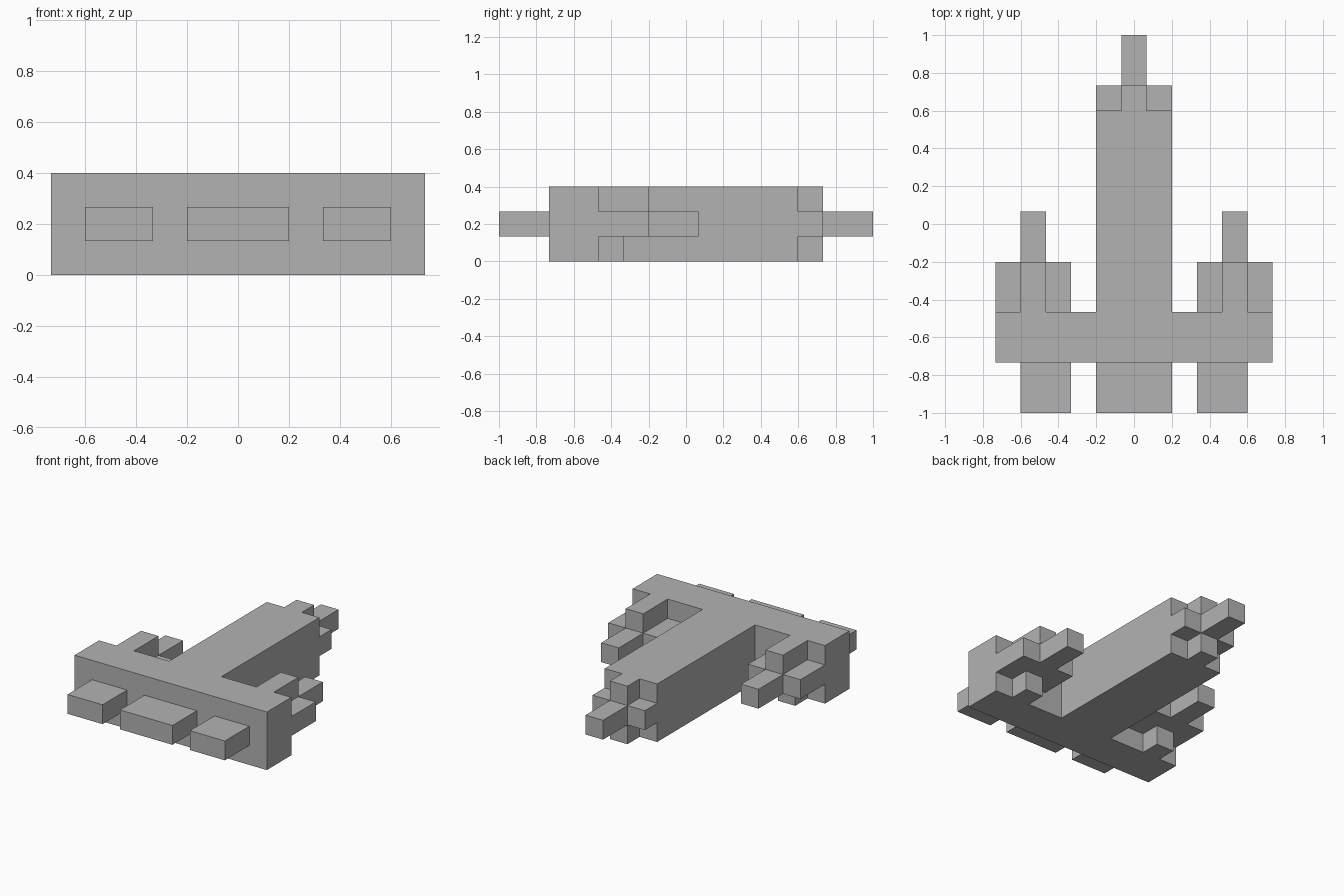
import bpy
import bmesh
from mathutils import Matrix, Vector

default_cube = bpy.data.objects.get("Cube")
if default_cube:
    bpy.data.objects.remove(default_cube, do_unlink=True)

# The design sits on a cubic lattice, fifteen cells long
CELL = 2 / 15

hull_grey = bpy.data.materials.new("hull_grey")
hull_grey.use_nodes = True
colour = (0.45, 0.45, 0.45, 1)
hull_grey.diffuse_color = colour
hull_grey.node_tree.nodes["Principled BSDF"].inputs["Base Color"].default_value = colour


def block(name, x, y, z):
    """Box spanning the given (low, high) lattice ranges; y counts from the front."""
    low = Vector((x[0], y[0] - 7.5, z[0])) * CELL
    high = Vector((x[1], y[1] - 7.5, z[1])) * CELL
    bm = bmesh.new()
    bmesh.ops.create_cube(bm, size=1, matrix=Matrix.LocRotScale(
        (low + high) / 2, None, high - low))
    mesh = bpy.data.meshes.new(name)
    bm.to_mesh(mesh)
    bm.free()
    mesh.materials.append(hull_grey)
    obj = bpy.data.objects.new(name, mesh)
    bpy.context.collection.objects.link(obj)


def pair(name, x, y, z):
    """The same block on both sides."""
    block("left_" + name, x, y, z)
    block("right_" + name, (-x[1], -x[0]), y, z)


FULL, LOWER, MIDDLE, UPPER = (0, 3), (0, 1), (1, 2), (2, 3)

# Fuselage and crossbar
block("crossbar", (-5.5, 5.5), (2, 4), FULL)
block("fuselage", (-1.5, 1.5), (4, 12), FULL)

# Cross-shaped end of the fuselage with its long tip
block("fuselage_end_spine", (-0.5, 0.5), (12, 13), FULL)
pair("fuselage_end_cheek", (0.5, 1.5), (12, 13), MIDDLE)
block("fuselage_tip", (-0.5, 0.5), (13, 15), MIDDLE)

# Thrusters
block("middle_thruster", (-1.5, 1.5), (0, 2), MIDDLE)
pair("thruster", (2.5, 4.5), (0, 2), MIDDLE)

# Side pods
pair("pod_plate", (2.5, 5.5), (4, 6), MIDDLE)
pair("pod_ridge", (3.5, 4.5), (4, 6), UPPER)
pair("pod_keel", (3.5, 4.5), (4, 5), LOWER)
pair("pod_barrel", (3.5, 4.5), (6, 8), MIDDLE)
